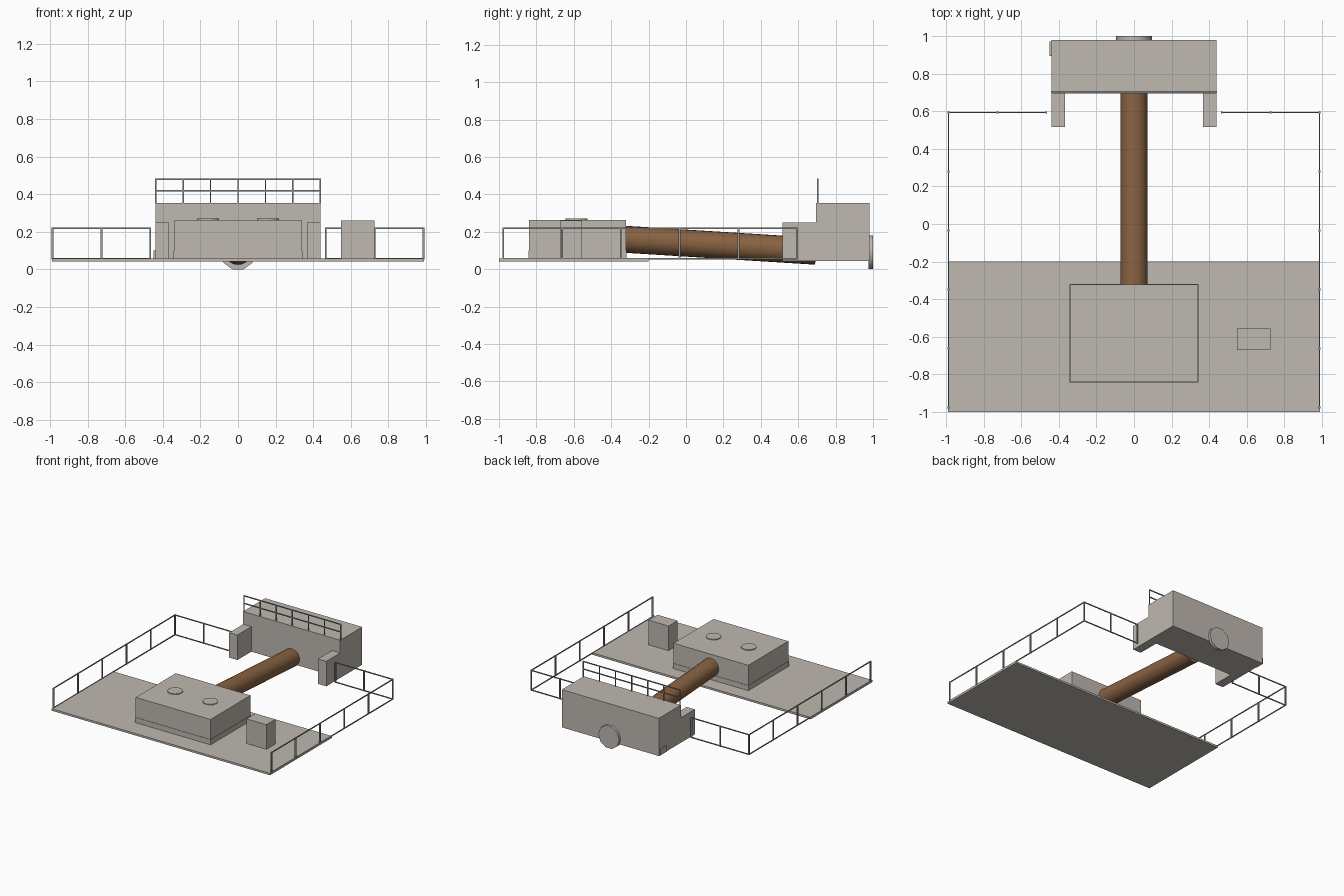
import bpy, bmesh, math
from mathutils import Vector

if "Cube" in bpy.data.objects:
    bpy.data.objects.remove(bpy.data.objects["Cube"])


def material(name, rgb):
    m = bpy.data.materials.new(name)
    m.diffuse_color = (*rgb, 1)
    m.use_nodes = True
    m.node_tree.nodes["Principled BSDF"].inputs["Base Color"].default_value = m.diffuse_color
    return m


CONCRETE = material("concrete_grey", (0.52, 0.48, 0.435))
STEEL = material("railing_grey", (0.32, 0.335, 0.32))
RUST = material("rusty_brown", (0.245, 0.122, 0.053))


def finish(name, bm, mat):
    bmesh.ops.recalc_face_normals(bm, faces=bm.faces)
    mesh = bpy.data.meshes.new(name)
    bm.to_mesh(mesh)
    bm.free()
    mesh.materials.append(mat)
    ob = bpy.data.objects.new(name, mesh)
    bpy.context.collection.objects.link(ob)
    return ob


def smooth(ob, degrees):
    bpy.context.view_layer.objects.active = ob
    ob.select_set(True)
    bpy.ops.object.shade_smooth_by_angle(angle=math.radians(degrees))
    ob.select_set(False)


def add_box(bm, lo, hi):
    lo, hi = Vector(lo), Vector(hi)
    for v in bmesh.ops.create_cube(bm, size=1)["verts"]:
        v.co = Vector((lo[i] + (v.co[i] + 0.5) * (hi[i] - lo[i]) for i in range(3)))


def box(name, lo, hi, mat=CONCRETE):
    bm = bmesh.new()
    add_box(bm, lo, hi)
    return finish(name, bm, mat)


def cylinder(name, start, end, radius, sides, mat=CONCRETE):
    """Smooth-sided prism between two points, with a vertex on the +x side."""
    a, b = Vector(start), Vector(end)
    axis = (b - a).normalized()
    u = Vector((1, 0, 0))
    w = axis.cross(u)
    bm = bmesh.new()
    rings = []
    for p in (a, b):
        rings.append([bm.verts.new(p + radius * (u * math.cos(t) + w * math.sin(t)))
                      for t in (2 * math.pi * i / sides for i in range(sides))])
        bm.faces.new(rings[-1])
    for i in range(sides):
        j = (i + 1) % sides
        bm.faces.new((rings[0][i], rings[0][j], rings[1][j], rings[1][i]))
    ob = finish(name, bm, mat)
    smooth(ob, 40)
    return ob


def railing(name, start, end, z0, z1, bays, rails, post, rail):
    """Straight fence: evenly spaced posts and thinner horizontal rails."""
    a, b = Vector((*start, 0)), Vector((*end, 0))
    up = Vector((0, 0, 1))
    bm = bmesh.new()
    h = Vector((post / 2, post / 2, 0))
    for i in range(bays + 1):
        p = a.lerp(b, i / bays)
        add_box(bm, p - h + up * z0, p + h + up * z1)
    h = Vector((rail / 2, rail / 2, 0))
    lo = Vector((min(a.x, b.x), min(a.y, b.y), 0)) - h
    hi = Vector((max(a.x, b.x), max(a.y, b.y), 0)) + h
    for z in rails:
        add_box(bm, lo + up * (z - 0.004), hi + up * (z + 0.004))
    return finish(name, bm, STEEL)


# Deck slab with the tank, its plinth and the control cabinet
box("deck", (-0.99, -1.0, 0.042), (0.99, -0.2, 0.058))
box("tank_plinth", (-0.342, -0.843, 0.057), (0.342, -0.319, 0.10))
box("tank", (-0.339, -0.84, 0.09), (0.339, -0.322, 0.264))
box("cabinet", (0.547, -0.67, 0.057), (0.727, -0.555, 0.26))

# Round hatches on the tank lid
for side, x in (("left", -0.16), ("right", 0.16)):
    cylinder(f"hatch_{side}", (x, -0.585, 0.26), (x, -0.585, 0.27), 0.058, 12)

# Sloping pipe from tank to headwall
cylinder("pipe", (0, -0.33, 0.16), (0, 0.695, 0.096), 0.072, 24, RUST)

# Headwall block, wing walls, outlet disc and small side plate
box("headwall", (-0.44, 0.695, 0.045), (0.44, 0.98, 0.354))
for side, x in (("left", -0.403), ("right", 0.403)):
    box(f"wing_wall_{side}", (x - 0.037, 0.515, 0.045), (x + 0.037, 0.695, 0.25))
cylinder("outlet_disc", (0, 0.975, 0.09), (0, 1.0, 0.09), 0.0945, 10)
box("side_plate", (-0.45, 0.895, 0.05), (-0.439, 0.972, 0.10))

# Railing on top of the headwall
railing("headwall_railing", (-0.438, 0.704), (0.438, 0.704), 0.35, 0.484, 6,
        (0.418, 0.48), 0.007, 0.006)

# Perimeter railing, mirrored left and right
for side, s in (("left", -1), ("right", 1)):
    railing(f"side_railing_{side}", (s * 0.987, -0.977), (s * 0.987, 0.594),
            0.053, 0.222, 5, (0.057, 0.218), 0.010, 0.006)
    railing(f"rear_railing_{side}", (s * 0.987, 0.594), (s * 0.467, 0.594),
            0.053, 0.222, 2, (0.057, 0.218), 0.010, 0.006)
